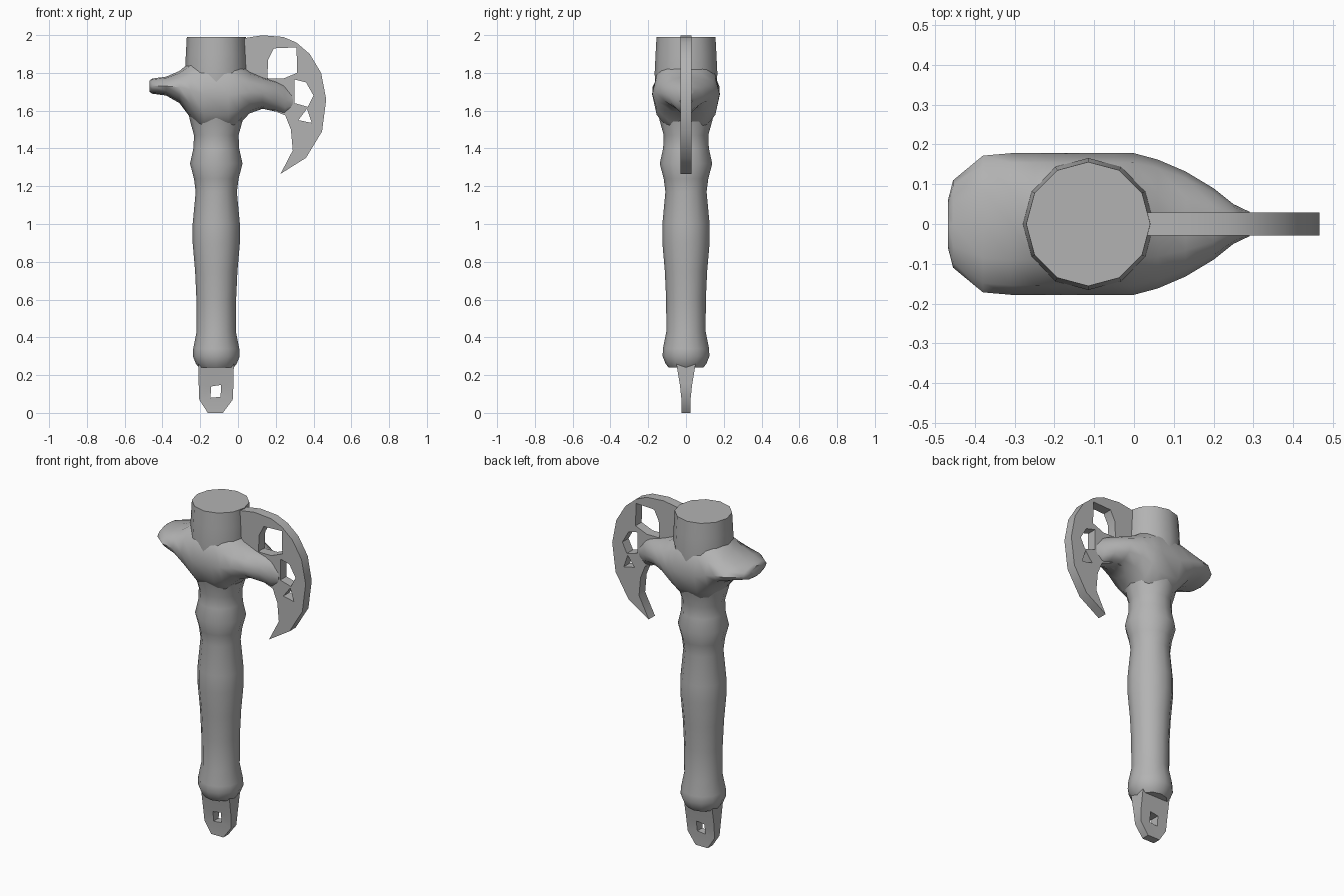
import bpy, bmesh, math

cube = bpy.data.objects.get("Cube")
if cube:
    bpy.data.objects.remove(cube)

AXIS_X = -0.115
SIDES = 12

grey = bpy.data.materials.new("matte grey")
grey.use_nodes = True
grey.diffuse_color = (0.45, 0.45, 0.45, 1)
grey.node_tree.nodes["Principled BSDF"].inputs["Base Color"].default_value = (0.45, 0.45, 0.45, 1)


def add_object(name, bm, angle=50):
    bmesh.ops.remove_doubles(bm, verts=bm.verts, dist=0.0002)
    bmesh.ops.recalc_face_normals(bm, faces=bm.faces)
    mesh = bpy.data.meshes.new(name)
    bm.to_mesh(mesh)
    bm.free()
    mesh.materials.append(grey)
    obj = bpy.data.objects.new(name, mesh)
    bpy.context.collection.objects.link(obj)
    bpy.ops.object.select_all(action="DESELECT")
    obj.select_set(True)
    bpy.context.view_layer.objects.active = obj
    bpy.ops.object.shade_smooth_by_angle(angle=math.radians(angle))
    return obj


def loft(name, rings):
    """Skin a list of rings of points and cap both ends."""
    bm = bmesh.new()
    loops = [[bm.verts.new(p) for p in ring] for ring in rings]
    for a, b in zip(loops, loops[1:]):
        for i in range(SIDES):
            j = (i + 1) % SIDES
            bm.faces.new((a[i], a[j], b[j], b[i]))
    bm.faces.new(loops[0])
    bm.faces.new(loops[-1])
    return add_object(name, bm)


def plate(name, outlines, half_depth, taper=None):
    """Flat plate in the xz plane; outlines after the first are holes."""
    curve = bpy.data.curves.new(name + " outline", "CURVE")
    curve.dimensions = "2D"
    curve.fill_mode = "BOTH"
    curve.extrude = half_depth
    for points in outlines:
        spline = curve.splines.new("POLY")
        spline.points.add(len(points) - 1)
        for target, (x, z) in zip(spline.points, points):
            target.co = (x, z, 0, 1)
        spline.use_cyclic_u = True
    temp = bpy.data.objects.new(name + " outline", curve)
    bpy.context.collection.objects.link(temp)
    graph = bpy.context.evaluated_depsgraph_get()
    mesh = bpy.data.meshes.new_from_object(temp.evaluated_get(graph))
    bm = bmesh.new()
    bm.from_mesh(mesh)
    bpy.data.objects.remove(temp)
    bpy.data.curves.remove(curve)
    bpy.data.meshes.remove(mesh)
    for v in bm.verts:
        x, z, y = v.co
        v.co = (x, -y * (taper(z) if taper else 1), z)
    return add_object(name, bm, 35)


TURN = [2 * math.pi * i / SIDES for i in range(SIDES)]

# Turned handle and neck: (height, radius)
profile = [(0.24, 0.092), (0.26, 0.108), (0.30, 0.124), (0.34, 0.122),
           (0.43, 0.104), (0.60, 0.105), (0.75, 0.112), (0.90, 0.125),
           (1.00, 0.125), (1.17, 0.109), (1.24, 0.118), (1.32, 0.139),
           (1.40, 0.121), (1.47, 0.118), (1.55, 0.140), (1.65, 0.160),
           (1.80, 0.166), (1.90, 0.161), (1.99, 0.156)]
loft("handle", [[(AXIS_X + r * math.cos(t), r * math.sin(t), z) for t in TURN]
                for z, r in profile])

# Head running sideways from the broad lip to the hook: (x, bottom, top, half width)
sections = [(-0.468, 1.70, 1.76, 0.06), (-0.455, 1.69, 1.77, 0.11),
            (-0.38, 1.68, 1.78, 0.172), (-0.31, 1.64, 1.81, 0.178),
            (-0.25, 1.56, 1.86, 0.178), (-0.18, 1.47, 1.90, 0.179),
            (-0.05, 1.47, 1.90, 0.179), (0.0, 1.52, 1.86, 0.178),
            (0.06, 1.585, 1.81, 0.162), (0.13, 1.61, 1.78, 0.132),
            (0.20, 1.595, 1.76, 0.09), (0.25, 1.575, 1.74, 0.05),
            (0.29, 1.60, 1.70, 0.031)]
loft("head", [[(x, w * math.cos(t), (lo + hi) / 2 + (hi - lo) / 2 * math.sin(t)) for t in TURN]
              for x, lo, hi, w in sections])

# Curved hook blade with three openings
hook = [(-0.05, 1.97), (0.04, 1.985), (0.13, 1.999), (0.24, 1.99), (0.31, 1.96),
        (0.38, 1.90), (0.44, 1.80), (0.467, 1.66), (0.445, 1.49), (0.36, 1.35),
        (0.28, 1.30), (0.225, 1.265), (0.29, 1.39), (0.28, 1.50), (0.25, 1.575),
        (0.15, 1.615), (0.06, 1.60), (-0.05, 1.60)]
upper_opening = [(0.155, 1.77), (0.16, 1.87), (0.19, 1.93), (0.31, 1.935),
                 (0.313, 1.80), (0.24, 1.77)]
middle_opening = [(0.30, 1.64), (0.30, 1.765), (0.36, 1.75), (0.40, 1.68), (0.37, 1.62)]
lower_opening = [(0.32, 1.55), (0.365, 1.61), (0.39, 1.535)]
plate("hook", [hook, upper_opening, middle_opening, lower_opening], 0.029)

# Hanging lug at the base, thicker where it meets the handle
lug = [(-0.208, 0.26), (-0.208, 0.15), (-0.205, 0.07), (-0.16, 0), (-0.08, 0),
       (-0.028, 0.07), (-0.024, 0.15), (-0.022, 0.26)]
lug_hole = [(-0.145, 0.08), (-0.143, 0.14), (-0.09, 0.148), (-0.092, 0.085)]
plate("base_lug", [lug, lug_hole], 0.024, lambda z: 1 + max(0, z - 0.1) * 7)
